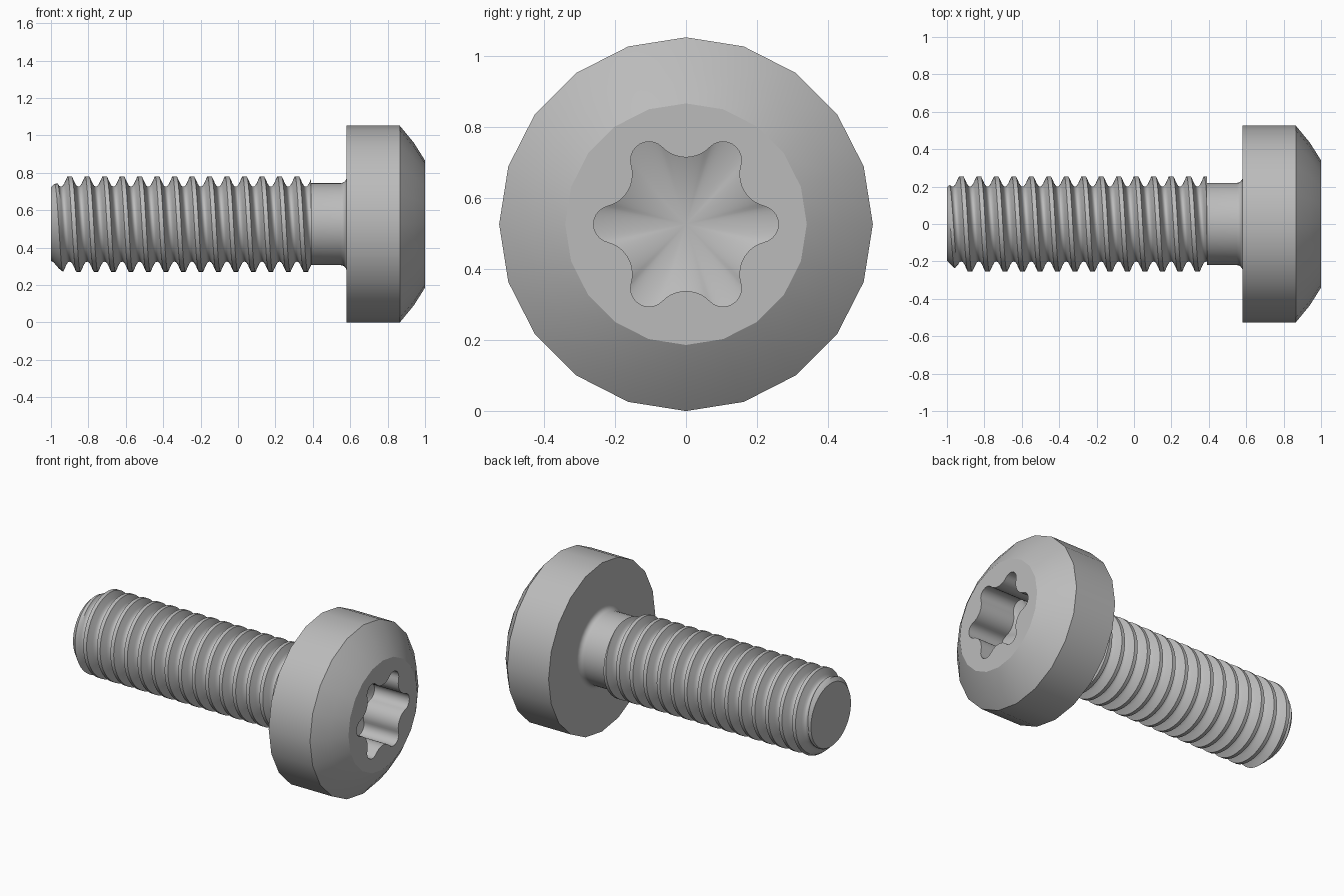
import bpy, bmesh
from math import sin, cos, pi, tau, radians, atan2, hypot

cube = bpy.data.objects.get("Cube")
if cube:
    bpy.data.objects.remove(cube, do_unlink=True)

AXIS_Z = 0.526      # height of the screw's axis

steel = bpy.data.materials.new("grey_steel")
steel.use_nodes = True
STEEL = (0.5, 0.5, 0.5, 1)
steel.diffuse_color = STEEL
steel.node_tree.nodes["Principled BSDF"].inputs["Base Color"].default_value = STEEL


def polar(x, r, a):
    """Point at radius r and angle a around the screw's axis."""
    return (x, -r * sin(a), AXIS_Z + r * cos(a))


def ring(bm, x, r, n):
    return [bm.verts.new(polar(x, r, tau * i / n)) for i in range(n)]


def bridge(bm, a, b):
    n = len(a)
    for i in range(n):
        j = (i + 1) % n
        bm.faces.new((a[i], a[j], b[j], b[i]))


def lathe(bm, profile, n):
    rings = [ring(bm, x, r, n) for x, r in profile]
    for a, b in zip(rings, rings[1:]):
        bridge(bm, a, b)
    return rings


def finish(bm, name):
    bmesh.ops.recalc_face_normals(bm, faces=bm.faces[:])
    mesh = bpy.data.meshes.new(name)
    bm.to_mesh(mesh)
    bm.free()
    mesh.materials.append(steel)
    obj = bpy.data.objects.new(name, mesh)
    bpy.context.collection.objects.link(obj)
    bpy.ops.object.select_all(action='DESELECT')
    obj.select_set(True)
    bpy.context.view_layer.objects.active = obj
    bpy.ops.object.shade_smooth_by_angle(angle=radians(30))


def socket_outline(tip=0.26, valley=0.188, lobe_r=0.052, steps=10):
    """Six round lobes joined by tangent hollows, as (y, z) points."""
    c = tip - lobe_r
    k = cos(pi / 6)
    # hollow radius that makes both arcs tangent
    hollow_r = ((valley**2 + c**2 - 2 * valley * c * k - lobe_r**2)
                / (2 * (lobe_r - valley + c * k)))
    d = valley + hollow_r
    turn = atan2(d * sin(pi / 6), d * k - c)
    pts = []
    for lobe in range(6):
        base = lobe * pi / 3
        for i in range(steps):
            a = base - turn + 2 * turn * i / steps
            pts.append((c * cos(base) + lobe_r * cos(a), c * sin(base) + lobe_r * sin(a)))
        mid = base + pi / 6
        sweep = turn - pi / 6
        for i in range(steps):
            a = mid + pi + sweep - 2 * sweep * i / steps
            pts.append((d * cos(mid) + hollow_r * cos(a), d * sin(mid) + hollow_r * sin(a)))
    return pts


# Head: flat underside, straight rim, domed edge and a recessed socket
bm = bmesh.new()
rings = lathe(bm, [(0.58, 0.526), (0.865, 0.526), (0.94, 0.435), (1.0, 0.34)], 20)
bm.faces.new(rings[0])
outline = socket_outline()
mouth = [bm.verts.new((1.0, y, AXIS_Z + z)) for y, z in outline]
floor = [bm.verts.new((0.76, y, AXIS_Z + z)) for y, z in outline]
bridge(bm, mouth, floor)
apex = bm.verts.new((0.69, 0, AXIS_Z))
for i, v in enumerate(floor):
    bm.faces.new((v, floor[(i + 1) % len(floor)], apex))
rim_edges = [bm.edges.get((loop[i - 1], loop[i]))
             for loop in (rings[-1], mouth) for i in range(len(loop))]
bmesh.ops.triangle_fill(bm, use_beauty=True, edges=rim_edges, normal=(1, 0, 0))
finish(bm, "head")

# Plain shank with a fillet under the head
bm = bmesh.new()
FILLET = 0.03
profile = [(0.39, 0.22)]
profile += [(0.55 + FILLET * sin(a), 0.22 + FILLET * (1 - cos(a)))
            for a in (pi / 2 * i / 6 for i in range(7))]
rings = lathe(bm, profile, 40)
bm.faces.new(rings[0])
bm.faces.new(rings[-1])
finish(bm, "shank")

# Threaded shaft: a right-handed helical grid, trimmed flat at both ends
PITCH, START, END, SEGS = 0.0935, -1.0, 0.39, 64
half = [(0.12, 0.255), (0.30, 0.218), (0.38, 0.206), (0.44, 0.202), (0.5, 0.201)]
tooth = [(-p, r) for p, r in reversed(half[:-1])] + half


def thread_radius(x, a):
    phase = abs((((x + 0.9) / PITCH - a / tau) + 0.5) % 1 - 0.5)
    r = half[0][1]
    for (p0, r0), (p1, r1) in zip(half, half[1:]):
        if phase > p0:
            r = r0 + (r1 - r0) * min(1, (phase - p0) / (p1 - p0))
    return min(r, 0.197 + (x - START) * 0.95)      # chamfered tip


bm = bmesh.new()
rows = []
for turn_no in range(-3, 16):
    for p, _ in tooth:
        row = []
        for s in range(SEGS + 1):
            a = tau * s / SEGS
            x = -0.9 + PITCH * (turn_no + p + a / tau)
            x = min(max(x, START), END)
            row.append(bm.verts.new(polar(x, thread_radius(x, a), a)))
        rows.append(row)
for a, b in zip(rows, rows[1:]):
    for s in range(SEGS):
        bm.faces.new((a[s], a[s + 1], b[s + 1], b[s]))
bmesh.ops.remove_doubles(bm, verts=bm.verts[:], dist=0.0004)
bmesh.ops.holes_fill(bm, edges=[e for e in bm.edges if e.is_boundary], sides=0)
finish(bm, "threaded_shaft")
